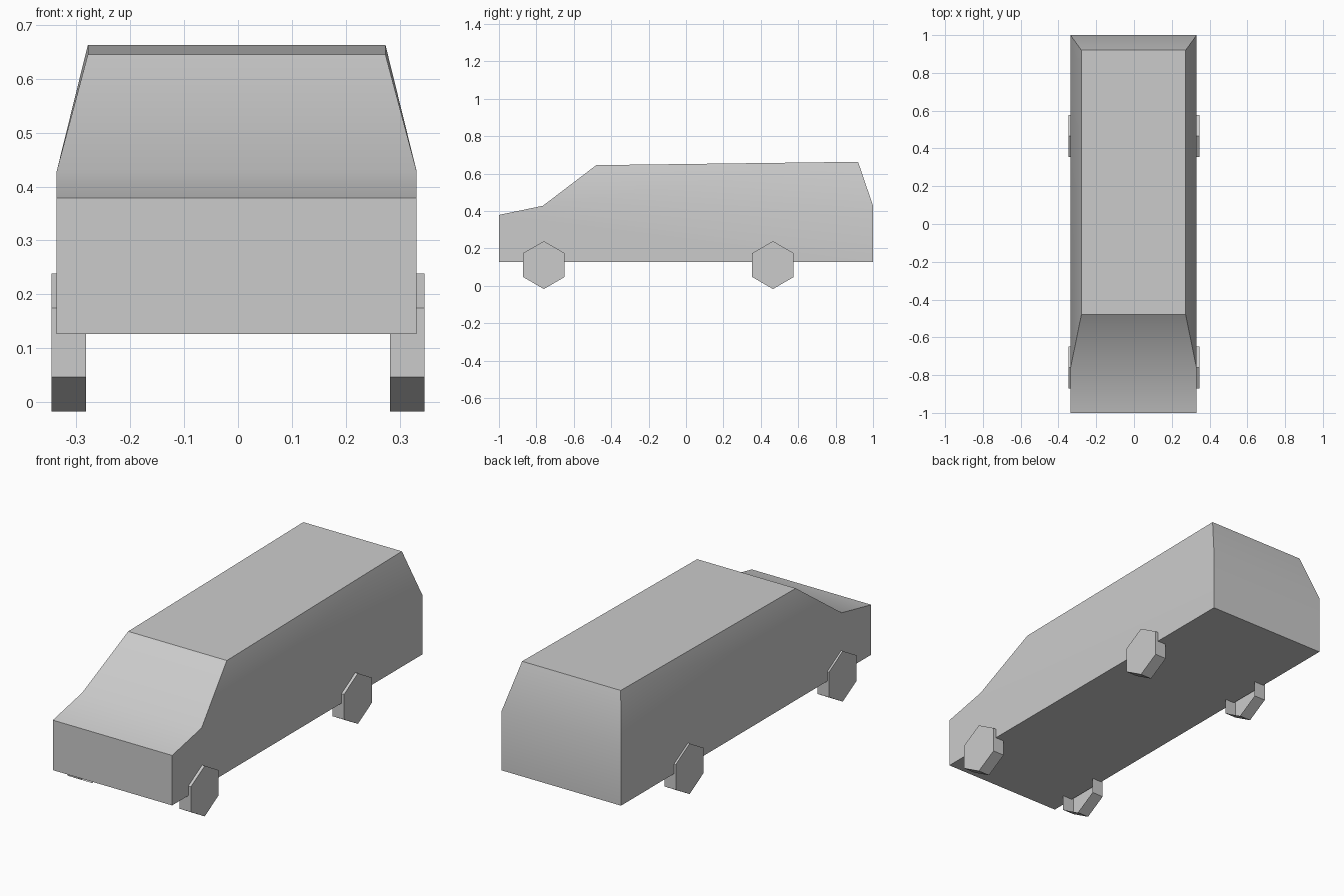
import bpy, bmesh, math
from mathutils import Matrix

if "Cube" in bpy.data.objects:
    bpy.data.objects.remove(bpy.data.objects["Cube"], do_unlink=True)

# Single plain grey paint
grey = bpy.data.materials.new("light_grey")
grey.use_nodes = True
colour = (0.6, 0.6, 0.6, 1)
grey.diffuse_color = colour
grey.node_tree.nodes["Principled BSDF"].inputs["Base Color"].default_value = colour


def make_object(name, bm, location):
    mesh = bpy.data.meshes.new(name)
    bmesh.ops.recalc_face_normals(bm, faces=bm.faces)
    bm.to_mesh(mesh)
    bm.free()
    mesh.materials.append(grey)
    obj = bpy.data.objects.new(name, mesh)
    obj.location = location
    bpy.context.collection.objects.link(obj)
    return obj


# Van body: rings of half width, y and z around the side profile
profile = [(0.334, -1.0, 0.126), (0.334, -1.0, 0.379), (0.334, -0.765, 0.428),
           (0.276, -0.48, 0.645), (0.276, 0.92, 0.663), (0.334, 1.0, 0.428),
           (0.334, 1.0, 0.126)]
bm = bmesh.new()
sides = [[bm.verts.new((s * w, y, z)) for w, y, z in profile] for s in (-1, 1)]
for i in range(len(profile)):
    j = (i + 1) % len(profile)
    bm.faces.new((sides[0][i], sides[0][j], sides[1][j], sides[1][i]))
# Each flank splits at the waistline into a lower panel and a sloping upper panel
for v in sides:
    bm.faces.new((v[0], v[1], v[2], v[5], v[6]))
    bm.faces.new((v[2], v[3], v[4], v[5]))
body = make_object("van_body", bm, (-0.0025, 0, 0))

# Smooth shading across the shallow bends, sharp at the roof and corners
bpy.ops.object.select_all(action="DESELECT")
body.select_set(True)
bpy.context.view_layer.objects.active = body
bpy.ops.object.shade_smooth_by_angle(angle=math.radians(30))

# Six-sided wheels, open on the inner side
RADIUS, WIDTH = 0.128, 0.064
for side, s in (("left", 1), ("right", -1)):
    for end, y in (("front", -0.76), ("rear", 0.465)):
        bm = bmesh.new()
        bmesh.ops.create_cone(bm, cap_ends=True, segments=6, radius1=RADIUS,
                              radius2=RADIUS, depth=WIDTH)
        # Turn the axle along x with a vertex pointing forwards
        bmesh.ops.rotate(bm, verts=bm.verts,
                         matrix=Matrix.Rotation(math.radians(90), 3, "Z"))
        bmesh.ops.rotate(bm, verts=bm.verts,
                         matrix=Matrix.Rotation(math.radians(90), 3, "Y"))
        inner = [f for f in bm.faces if f.calc_center_median().x * s < -WIDTH * 0.4]
        bmesh.ops.delete(bm, geom=inner, context="FACES_ONLY")
        make_object(f"{end}_{side}_wheel", bm,
                    (s * (0.346 - WIDTH / 2), y, RADIUS * math.cos(math.radians(30))))
